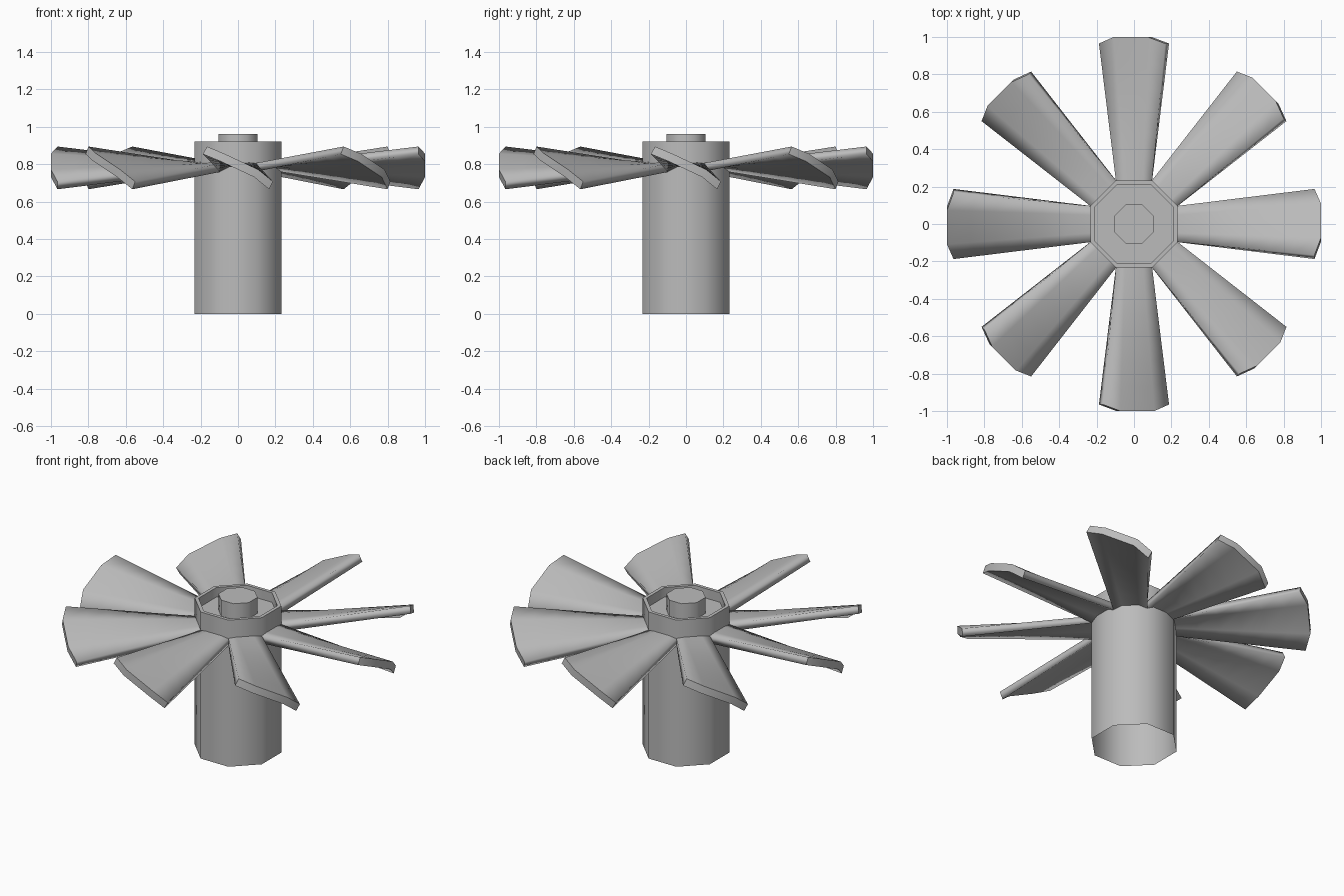
import bpy, bmesh, math
from mathutils import Matrix, Vector

cube = bpy.data.objects.get("Cube")
if cube:
    bpy.data.objects.remove(cube, do_unlink=True)

SIDES = 8
GREY = (0.5, 0.5, 0.5, 1)
grey = bpy.data.materials.new("plain grey")
grey.use_nodes = True
grey.diffuse_color = GREY
grey.node_tree.nodes["Principled BSDF"].inputs["Base Color"].default_value = GREY


def finish(name, bm, angle):
    """Turn a bmesh into a shaded, coloured object."""
    bmesh.ops.recalc_face_normals(bm, faces=bm.faces)
    mesh = bpy.data.meshes.new(name)
    bm.to_mesh(mesh)
    bm.free()
    mesh.materials.append(grey)
    obj = bpy.data.objects.new(name, mesh)
    bpy.context.collection.objects.link(obj)
    bpy.ops.object.select_all(action='DESELECT')
    obj.select_set(True)
    bpy.context.view_layer.objects.active = obj
    bpy.ops.object.shade_smooth_by_angle(angle=math.radians(angle), keep_sharp_edges=True)


def octagon_stack(name, profile, cap_end=False):
    """Sweep (apothem, z) points round an octagon with flats facing the axes."""
    bm = bmesh.new()
    rings = []
    for apothem, z in profile:
        r = apothem / math.cos(math.pi / SIDES)
        turns = [(i + 0.5) * math.tau / SIDES for i in range(SIDES)]
        rings.append([bm.verts.new((r * math.cos(a), r * math.sin(a), z)) for a in turns])
    for low, high in zip(rings, rings[1:]):
        for i in range(SIDES):
            j = (i + 1) % SIDES
            bm.faces.new((low[i], low[j], high[j], high[i]))
    if cap_end:
        bm.faces.new(rings[-1])
    finish(name, bm, 50)


# Hub: open smooth shaft, rim with a recess, and a centre post
octagon_stack("shaft", [(0.233, 0), (0.233, 0.81)])
octagon_stack("hub_rim", [(0.233, 0.81), (0.233, 0.92), (0.212, 0.92), (0.212, 0.86)], True)
octagon_stack("centre_post", [(0.105, 0.86), (0.105, 0.96)], True)


def section(t):
    """Blade cross-section at span fraction t: loop of top then bottom points."""
    top, bottom = [], []
    tilt = math.radians(28)
    for s in (-1, -0.5, 0.5, 1):
        inner = abs(s) < 1
        reach = 1.0 if inner else 0.965
        for side, out in ((0.5, top), (-0.5, bottom)):
            # The root arches upward, more so underneath
            arch = (0.015 - 0.02 * side) if inner else 0
            root = Vector((0.096 * s, -0.225, 0.782 + 0.046 * side + arch))
            camber = (0.015 + 0.01 * s) if inner else 0
            x, z = 0.2 * s, 0.046 * side + camber
            tip = Vector((x * math.cos(tilt) + z * math.sin(tilt), -reach,
                          0.78 - x * math.sin(tilt) + z * math.cos(tilt)))
            out.append(root.lerp(tip, t))
    return top + bottom[::-1]


# Twisted fan blades, soft along the sides and sharp at both ends
ROWS = 6
for k in range(SIDES):
    bm = bmesh.new()
    loops = [[bm.verts.new(p) for p in section(i / ROWS)] for i in range(ROWS + 1)]
    for a, b in zip(loops, loops[1:]):
        for i in range(len(a)):
            j = (i + 1) % len(a)
            bm.faces.new((a[i], a[j], b[j], b[i]))
    for end in (loops[0], loops[-1]):
        for i in range(len(end)):
            bm.edges.get((end[i - 1], end[i])).smooth = False
        for i in range(3):
            bm.faces.new((end[i], end[i + 1], end[6 - i], end[7 - i]))
    bm.transform(Matrix.Rotation(k * math.tau / SIDES, 4, 'Z'))
    finish(f"blade_{k + 1}", bm, 120)
